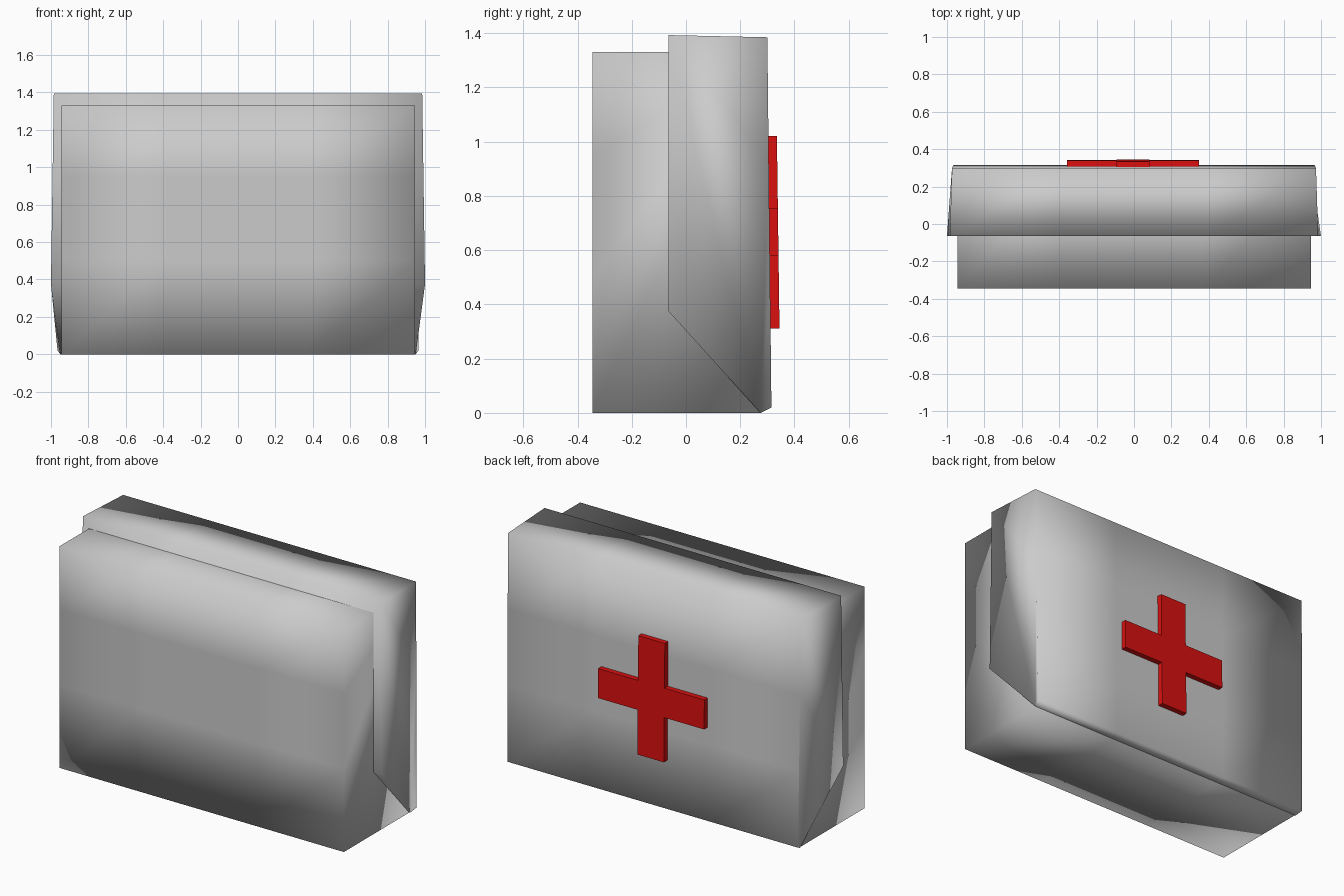
import bpy, bmesh

if "Cube" in bpy.data.objects:
    bpy.data.objects.remove(bpy.data.objects["Cube"])


def make_object(name, rings):
    """Join matching rings of points into a closed, smooth-shaded solid."""
    bm = bmesh.new()
    loops = [[bm.verts.new(p) for p in ring] for ring in rings]
    n = len(loops[0])
    for a, b in zip(loops, loops[1:]):
        for i in range(n):
            j = (i + 1) % n
            bm.faces.new((a[i], a[j], b[j], b[i]))
    bm.faces.new(loops[0])
    bm.faces.new(loops[-1][::-1])
    bmesh.ops.recalc_face_normals(bm, faces=bm.faces[:])
    mesh = bpy.data.meshes.new(name)
    bm.to_mesh(mesh)
    bm.free()
    for p in mesh.polygons:
        p.use_smooth = True
    ob = bpy.data.objects.new(name, mesh)
    bpy.context.collection.objects.link(ob)
    return ob


STATIONS = (-1, -0.4, 0.4, 1)


def loft(name, profile):
    """Profile points are (y, z, half width); sections run across x."""
    return make_object(name, [[(w * s, y, z) for y, z, w in profile] for s in STATIONS])


# Case body: plain deep box
W = 0.945
loft("case_body", [(-0.345, 0, W), (-0.345, 0.5, W), (-0.345, 0.95, W),
                   (-0.345, 1.33, W), (0.275, 1.33, W), (0.275, 0, W)])

# Cover: wider shell with a slanted lower side edge and small bottom chamfer
loft("case_cover", [(-0.065, 1.393, 0.985), (0.30, 1.385, 0.973),
                    (0.305, 0.93, 0.971), (0.31, 0.48, 0.968),
                    (0.315, 0.02, 0.965), (0.275, 0.0, 0.95),
                    (-0.065, 0.375, 1.0)])

# Red cross: twelve-sided outline leaning with the cover's back face
cx, cz, arm_x, arm_z, half = -0.006, 0.666, 0.353, 0.355, 0.088
quarter = [(arm_x, -half), (arm_x, half), (half, half), (half, arm_z),
           (-half, arm_z), (-half, half)]
outline = quarter + [(-x, -z) for x, z in quarter]
cross = make_object("cross_badge", [
    [(cx + x, y - 0.0135 * z, cz + z) for x, z in outline] for y in (0.303, 0.340)])
bpy.ops.object.select_all(action='DESELECT')
cross.select_set(True)
bpy.context.view_layer.objects.active = cross
bpy.ops.object.shade_smooth_by_angle()

red = bpy.data.materials.new("red")
red.diffuse_color = (0.7, 0.005, 0.005, 1)
red.use_nodes = True
red.node_tree.nodes["Principled BSDF"].inputs["Base Color"].default_value = red.diffuse_color
cross.data.materials.append(red)
